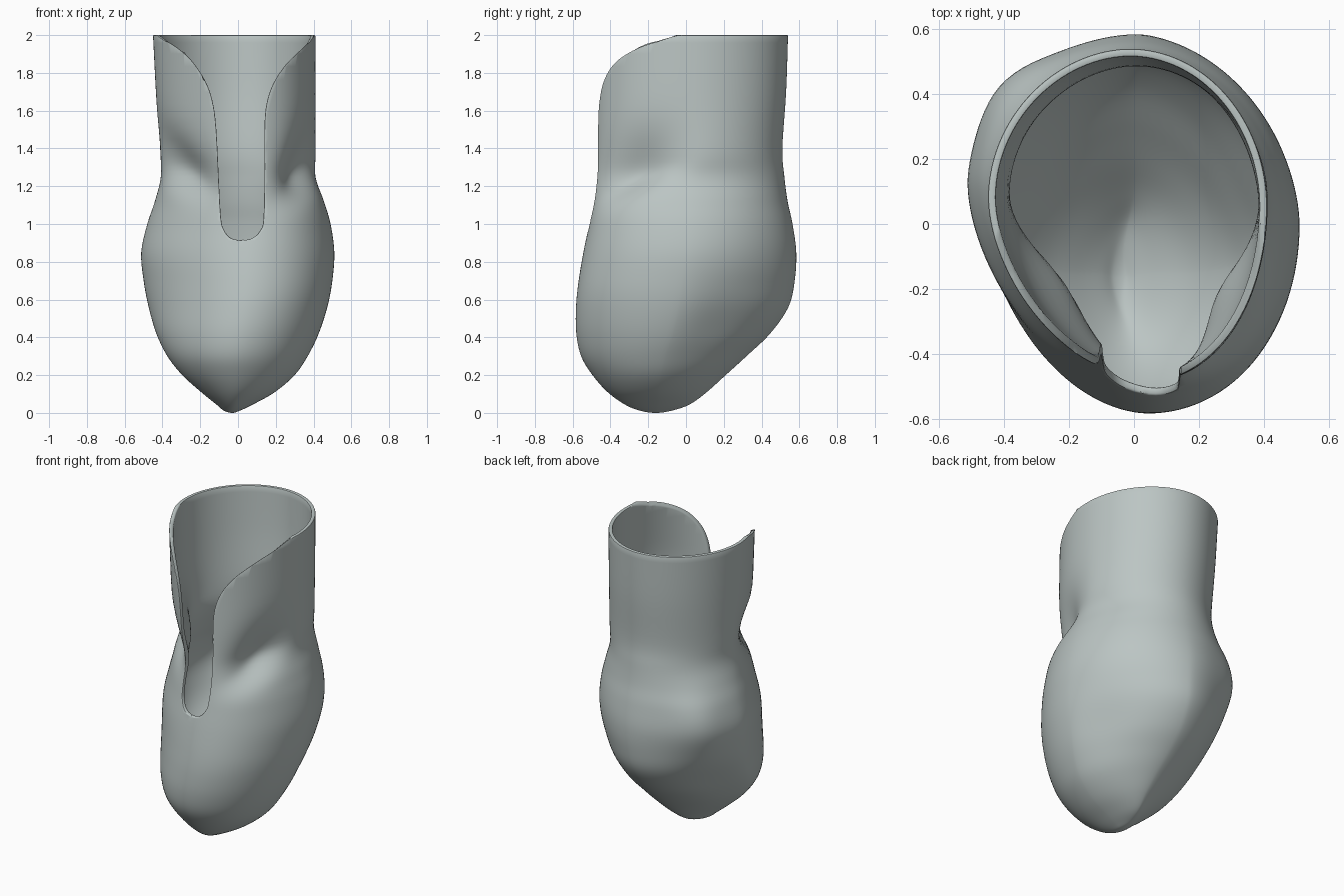
import bpy, bmesh, math
from mathutils import Vector

cube = bpy.data.objects.get("Cube")
if cube:
    bpy.data.objects.remove(cube)

COLUMNS, STEPS, WALL = 120, 5, 0.024

# Ring keys: height, left/right x, front/back y
KEYS = [
    (0.0, -0.03, -0.03, -0.16, -0.16),
    (0.012, -0.075, 0.01, -0.245, -0.075),
    (0.045, -0.115, 0.08, -0.325, 0.02),
    (0.11, -0.195, 0.195, -0.415, 0.11),
    (0.2, -0.295, 0.3, -0.495, 0.21),
    (0.3, -0.375, 0.37, -0.555, 0.32),
    (0.42, -0.435, 0.43, -0.58, 0.445),
    (0.56, -0.475, 0.475, -0.58, 0.54),
    (0.7, -0.5, 0.5, -0.565, 0.572),
    (0.85, -0.512, 0.51, -0.54, 0.58),
    (1.0, -0.48, 0.49, -0.51, 0.56),
    (1.12, -0.44, 0.455, -0.495, 0.535),
    (1.25, -0.41, 0.412, -0.49, 0.52),
    (1.4, -0.42, 0.418, -0.485, 0.51),
    (1.7, -0.435, 0.412, -0.485, 0.53),
    (2.0, -0.45, 0.41, -0.485, 0.54),
]

# Hollows and swellings: direction in degrees, height, height change per degree,
# angle spread, height spread below and above, amount
SHAPING = [
    (218, 1.28, -0.003, 27, 0.1, 0.16, -0.08),
    (323, 1.26, 0.003, 25, 0.1, 0.2, -0.085),
    (143, 0.92, 0, 17, 0.25, 0.17, 0.035),
    (150, 0.45, 0, 22, 0.15, 0.18, -0.02),
    (30, 0.45, 0, 22, 0.15, 0.18, -0.02),
]


def spline(a, b, c, d, t):
    """Smooth value between b and c."""
    return b + 0.5 * t * (c - a + t * (2*a - 5*b + 4*c - d + t * (3*(b - c) + d - a)))


def rings():
    """Key rings with smooth steps between them, mirrored through the tip."""
    z, x0, x1, y0, y1 = KEYS[1]
    keys = [(z, x1, x0, y1, y0), *KEYS, KEYS[-1]]
    for i in range(len(KEYS) - 1):
        for s in range(STEPS):
            yield [spline(*vals, s / STEPS) for vals in zip(*keys[i:i + 4])]
    yield KEYS[-1]


def ease(z, low, high):
    t = min(max((z - low) / (high - low), 0), 1)
    return t * t * (3 - 2 * t)


def wall_point(ring, angle):
    z, x0, x1, y0, y1 = ring
    cx, hx = (x0 + x1) / 2, (x1 - x0) / 2
    cy = y0 + (y1 - y0) * (0.5 + 0.04 * ease(z, 0, 1))
    c, s = math.cos(angle), math.sin(angle)
    if s > 0:
        depth, power = y1 - cy, 2 / (1.68 + 0.27 * ease(z, 0.5, 1.2))
        skew = 0.05 * ease(z, 0.3, 0.8) - 0.03 * ease(z, 0.9, 1.4)
    else:
        depth, power = cy - y0, 2 / (1.87 + 0.07 * c)
        skew = 0.045 * ease(z, 0, 1)
    # The left side sits further back than the right around the swell
    shear = 0.065 * ease(z, 0.2, 0.7) * (1 - 0.8 * ease(z, 1, 1.4))
    p = Vector((cx + hx * math.copysign(abs(c) ** power, c) + skew * s * s,
                cy + depth * math.copysign(abs(s) ** power, s) - shear * c, z))
    out = Vector((c, s, 0))
    for deg, height, tilt, spread, low, high, amount in SHAPING:
        turn = (math.degrees(angle) - deg + 180) % 360 - 180
        rise = z - height - tilt * turn
        rise /= low if rise < 0 else high
        p += out * amount * math.exp(-(turn / spread) ** 2 - rise ** 2)
    return p


def skin(bm, rows):
    """Bridge closed rows of vertices."""
    count = len(rows[0])
    for low, high in zip(rows, rows[1:]):
        for k in range(count):
            n = (k + 1) % count
            bm.faces.new((low[k], low[n], high[n], high[k]))


def make_object(name, bm):
    bmesh.ops.recalc_face_normals(bm, faces=bm.faces)
    mesh = bpy.data.meshes.new(name)
    bm.to_mesh(mesh)
    bm.free()
    obj = bpy.data.objects.new(name, mesh)
    bpy.context.collection.objects.link(obj)
    return obj


# Cup body: stacked rings closed at the bottom tip
bm = bmesh.new()
tip = bm.verts.new((KEYS[0][1], KEYS[0][3], 0))
rows = [[bm.verts.new(wall_point(r, math.tau * k / COLUMNS)) for k in range(COLUMNS)]
        for r in list(rings())[1:]]
skin(bm, rows)
for k in range(COLUMNS):
    bm.faces.new((tip, rows[0][(k + 1) % COLUMNS], rows[0][k]))
socket = make_object("socket_shell", bm)

# Front opening: flared slot outline pushed through the front wall
OUTLINE = [
    (-0.47, 1.998), (-0.425, 1.981), (-0.35, 1.953), (-0.25, 1.87), (-0.175, 1.76),
    (-0.135, 1.65), (-0.115, 1.5), (-0.1, 1.2), (-0.09, 1.03), (-0.075, 0.97),
    (-0.04, 0.927), (0.02, 0.914), (0.08, 0.927), (0.12, 0.97), (0.135, 1.03),
    (0.14, 1.25), (0.14, 1.5), (0.15, 1.63), (0.185, 1.74), (0.25, 1.84),
    (0.33, 1.92), (0.39, 1.974), (0.43, 1.998),
]
keys = [OUTLINE[0], *OUTLINE, OUTLINE[-1]]
smooth = [[spline(*v, s / 4) for v in zip(*keys[i:i + 4])]
          for i in range(len(OUTLINE) - 1) for s in range(4)]
smooth += [OUTLINE[-1], (0.6, 2.2), (-0.6, 2.2)]
bm = bmesh.new()
# The far end lifts so that the cut runs out gently at the rim
rows = [[bm.verts.new((x, y, z + lift)) for x, z in smooth]
        for y, lift in ((-1, 0), (-0.15, 0), (0.08, 0.04))]
skin(bm, rows)
bm.faces.new(rows[0])
bm.faces.new(rows[-1])
cutter = make_object("slot_cutter", bm)
cutter.hide_render = True

# Plain grey plastic
mat = bpy.data.materials.new("pale_grey_green")
mat.use_nodes = True
mat.diffuse_color = (0.5, 0.56, 0.55, 1)
mat.node_tree.nodes["Principled BSDF"].inputs["Base Color"].default_value = mat.diffuse_color
socket.data.materials.append(mat)

# Wall thickness and slot
mod = socket.modifiers.new("wall", 'SOLIDIFY')
mod.thickness, mod.offset = WALL, -1
mod = socket.modifiers.new("slot", 'BOOLEAN')
mod.operation, mod.solver, mod.object = 'DIFFERENCE', 'EXACT', cutter
bpy.ops.object.select_all(action='DESELECT')
socket.select_set(True)
bpy.context.view_layer.objects.active = socket
for name in [m.name for m in socket.modifiers]:
    bpy.ops.object.modifier_apply(modifier=name)
bpy.data.objects.remove(cutter)

# Softened rim around the top and the slot
bm = bmesh.new()
bm.from_mesh(socket.data)
bmesh.ops.remove_doubles(bm, verts=bm.verts, dist=0.003)
rim = [e for e in bm.edges if min(v.co.z for v in e.verts) > 0.88
       and e.calc_face_angle(0) > math.radians(50)]
bmesh.ops.bevel(bm, geom=rim, offset=0.006, offset_type='OFFSET', segments=2,
                profile=0.5, affect='EDGES', clamp_overlap=False)
bm.to_mesh(socket.data)
bm.free()
bpy.ops.object.shade_smooth_by_angle(angle=math.radians(40))
